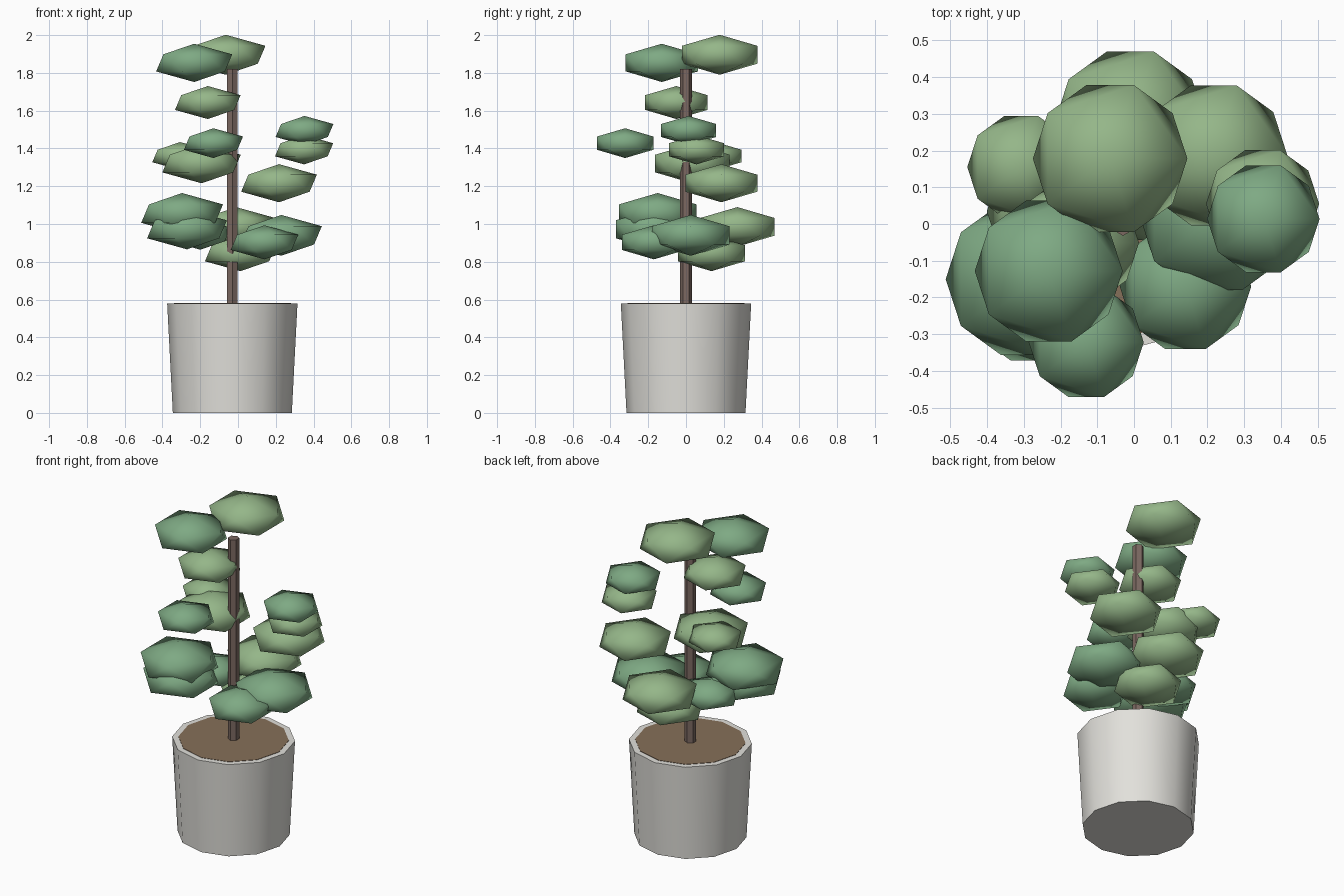
import bpy
import math

if "Cube" in bpy.data.objects:
    bpy.data.objects.remove(bpy.data.objects["Cube"])

CX = -0.03  # pot and trunk axis


def material(name, rgb):
    m = bpy.data.materials.new(name)
    m.diffuse_color = (*rgb, 1)
    m.use_nodes = True
    m.node_tree.nodes["Principled BSDF"].inputs["Base Color"].default_value = m.diffuse_color
    return m


def finish(name, mat, angle=None):
    ob = bpy.context.object
    ob.name = name
    ob.data.materials.append(mat)
    if angle is None:
        bpy.ops.object.shade_smooth()
    else:
        bpy.ops.object.shade_smooth_by_angle(angle=math.radians(angle))
    return ob


def frustum(name, mat, sides, r1, r2, z1, z2, angle):
    bpy.ops.mesh.primitive_cone_add(vertices=sides, radius1=r1, radius2=r2,
                                    depth=z2 - z1, location=(CX, 0, (z1 + z2) / 2))
    return finish(name, mat, angle)


def leaf(name, mat, x, y, z, r):
    # flattened 20-sided ball
    bpy.ops.mesh.primitive_ico_sphere_add(subdivisions=1, radius=1, location=(x, y, z))
    bpy.context.object.scale = (r, r, r * 0.45)
    bpy.ops.object.transform_apply(location=False, rotation=False, scale=True)
    return finish(name, mat)


light = material("light_green", (0.30, 0.47, 0.25))
dark = material("dark_green", (0.21, 0.40, 0.23))
bark = material("bark", (0.20, 0.14, 0.12))
earth = material("earth", (0.24, 0.16, 0.10))
ceramic = material("ceramic", (0.76, 0.75, 0.71))

# pot, soil and trunk
frustum("pot", ceramic, 12, 0.315, 0.345, 0, 0.58, 40)
frustum("soil", earth, 12, 0.31, 0.31, 0.55, 0.582, 40)
frustum("trunk", bark, 6, 0.032, 0.032, 0.55, 1.82, 30)

# foliage clumps: x, y, z, radius
light_leaves = [
    (-0.065, 0.178, 1.896, 0.235),
    (-0.16, -0.051, 1.643, 0.194),
    (-0.307, 0.155, 1.36, 0.164),
    (-0.193, 0.034, 1.32, 0.232),
    (0.217, 0.187, 1.216, 0.224),
    (0.35, 0.055, 1.393, 0.172),
    (-0.01, 0.272, 0.985, 0.232),
    (0.013, 0.135, 0.845, 0.21),
]
dark_leaves = [
    (-0.232, -0.128, 1.853, 0.225),
    (-0.13, -0.322, 1.428, 0.175),
    (0.352, 0.014, 1.495, 0.171),
    (-0.296, -0.15, 1.055, 0.242),
    (-0.27, -0.171, 0.972, 0.236),
    (0.229, 0.025, 0.94, 0.24),
    (0.14, -0.17, 0.903, 0.2),
    (-0.2, 0.05, 0.945, 0.18),
]
for i, p in enumerate(light_leaves):
    leaf(f"light_leaf_{i + 1}", light, *p)
for i, p in enumerate(dark_leaves):
    leaf(f"dark_leaf_{i + 1}", dark, *p)
